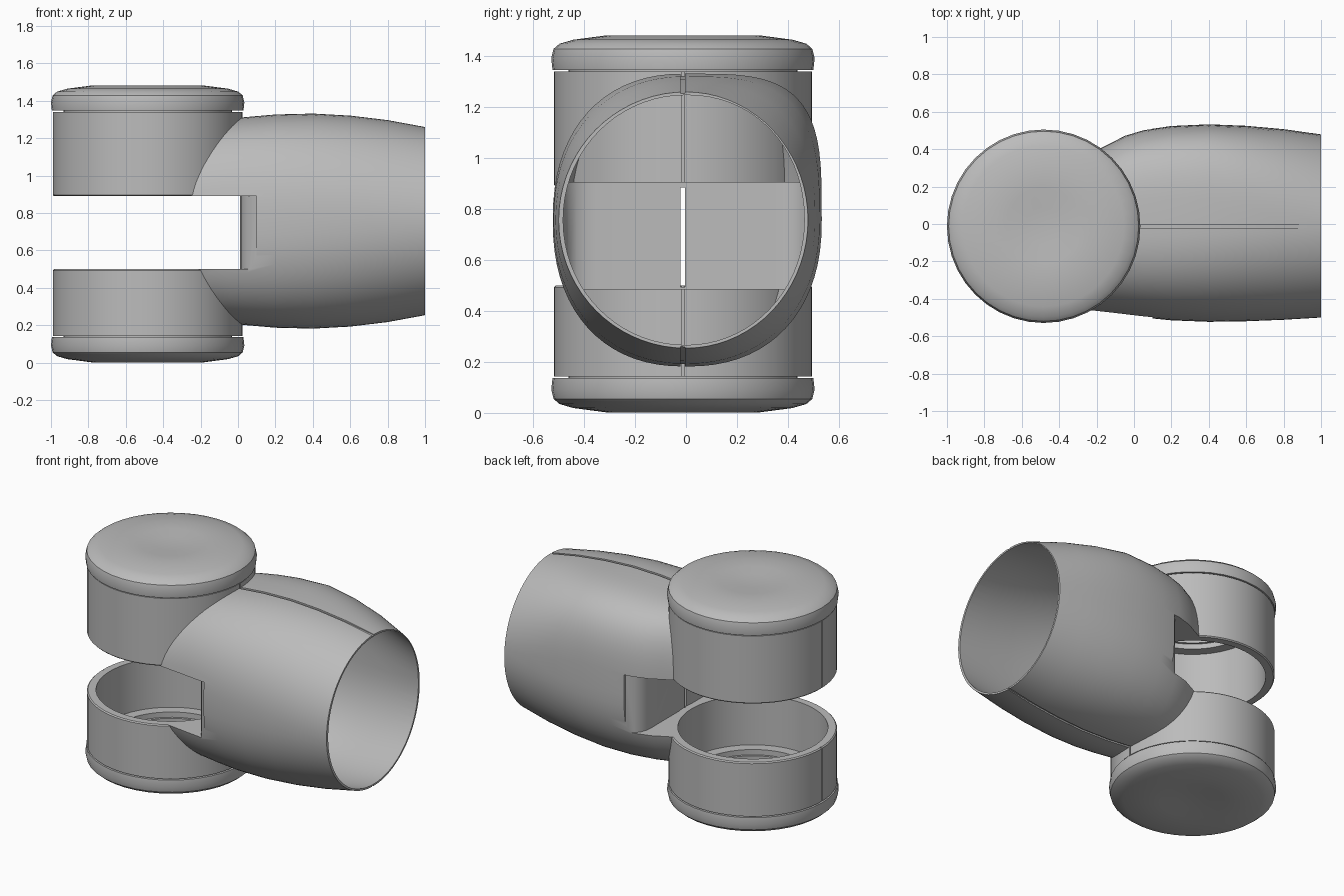
import bpy, bmesh, math
from mathutils import Matrix, Vector

if "Cube" in bpy.data.objects:
    bpy.data.objects.remove(bpy.data.objects["Cube"], do_unlink=True)

grey = bpy.data.materials.new("plain_grey")
grey.use_nodes = True
colour = (0.5, 0.5, 0.5, 1)
grey.diffuse_color = colour
grey.node_tree.nodes["Principled BSDF"].inputs["Base Color"].default_value = colour

PIVOT = Vector((-0.483, -0.012, 0))   # vertical axis of the fork
AXIS_Z = 0.757                        # height of the barrel axis
SLOT_LOW, SLOT_HIGH = 0.5, 0.89
SEAM_Y = -0.012


def finish(name, bm):
    bmesh.ops.remove_doubles(bm, verts=bm.verts, dist=1e-5)
    bmesh.ops.recalc_face_normals(bm, faces=bm.faces)
    mesh = bpy.data.meshes.new(name)
    bm.to_mesh(mesh)
    bm.free()
    mesh.materials.append(grey)
    obj = bpy.data.objects.new(name, mesh)
    bpy.context.collection.objects.link(obj)
    return obj


def lathe(name, profile, base, sign, closed=False, steps=64):
    """Spin a (radius, height) profile around the fork axis."""
    bm = bmesh.new()
    vs = [bm.verts.new((PIVOT.x + r, PIVOT.y, base + sign * h)) for r, h in profile]
    pairs = list(zip(vs, vs[1:])) + ([(vs[-1], vs[0])] if closed else [])
    edges = [bm.edges.new(p) for p in pairs]
    bmesh.ops.spin(bm, geom=vs + edges, cent=PIVOT, axis=(0, 0, 1),
                   angle=math.tau, steps=steps)
    return finish(name, bm)


def box(name, low, high):
    low, high = Vector(low), Vector(high)
    bm = bmesh.new()
    bmesh.ops.create_cube(bm, size=1, matrix=Matrix.Translation((low + high) / 2)
                          @ Matrix.Diagonal((*(high - low), 1)))
    return finish(name, bm)


def barrel_solid(name, inset, extend):
    """Loft superellipse sections: (x, front half width, back half width, half height)."""
    stations = [(-0.3, 0.462, 0.36, 0.47), (-0.2, 0.472, 0.395, 0.515),
                (-0.12, 0.48, 0.435, 0.535), (-0.05, 0.488, 0.472, 0.547),
                (0.05, 0.5, 0.502, 0.557), (0.2, 0.515, 0.524, 0.57),
                (0.4, 0.523, 0.533, 0.575), (0.6, 0.52, 0.525, 0.564),
                (0.8, 0.512, 0.507, 0.54), (1, 0.5, 0.479, 0.503)]
    bm = bmesh.new()
    rings = []
    for i, (x, front, back, b) in enumerate(stations):
        plain = 2.45 - 0.45 * max(0, x)
        shoulder = 2 + 1.6 * min(1, (1 - x) / 0.6)
        x += extend * ((i == len(stations) - 1) - (i == 0))
        ring = []
        for k in range(72):
            t = math.tau * k / 72
            c, s = math.cos(t), math.sin(t)
            # The upper back quarter has a fuller shoulder
            n = shoulder if c > 0 and s > 0 else plain
            a = back if c > 0 else front
            y = math.copysign(abs(c) ** (2 / n), c) * (a - inset)
            z = math.copysign(abs(s) ** (2 / n), s) * (b - inset)
            ring.append(bm.verts.new((x, y, AXIS_Z + z)))
        rings.append(ring)
    for p, q in zip(rings, rings[1:]):
        for k in range(72):
            j = (k + 1) % 72
            bm.faces.new((p[k], p[j], q[j], q[k]))
    bm.faces.new(rings[0])
    bm.faces.new(rings[-1])
    return finish(name, bm)


def slot_prism(name, offset, low, high):
    """Prism whose front follows the bowed wall behind the slot."""
    half = [(0.012, 0.35), (0.016, 0.39), (0.03, 0.43), (0.055, 0.462), (0.1, 0.49), (0.1, 0.7)]
    outline = [(x + offset, y) for x, y in half]
    outline += [(-1.2, 0.7), (-1.2, -0.7)]
    outline += [(x + offset, -y) for x, y in reversed(half)]
    bm = bmesh.new()
    face = bm.faces.new([bm.verts.new((x, y, low)) for x, y in outline])
    ext = bmesh.ops.extrude_face_region(bm, geom=[face])
    top = [v for v in ext["geom"] if isinstance(v, bmesh.types.BMVert)]
    bmesh.ops.translate(bm, verts=top, vec=(0, 0, high - low))
    return finish(name, bm)


def boolean(target, tool, operation):
    """Bake one boolean and discard the cutter."""
    tool.hide_render = True
    mod = target.modifiers.new("cut", "BOOLEAN")
    mod.operation, mod.solver, mod.object = operation, "EXACT", tool
    graph = bpy.context.evaluated_depsgraph_get()
    mesh = bpy.data.meshes.new_from_object(target.evaluated_get(graph))
    target.modifiers.clear()
    target.data = mesh
    bpy.data.objects.remove(tool, do_unlink=True)


# Hollow barrel
barrel = barrel_solid("barrel", 0, 0)
boolean(barrel, barrel_solid("bore", 0.02, 0.05), "DIFFERENCE")

# Thin pocket lining the slot
pocket = slot_prism("pocket", 0.018, SLOT_LOW - 0.016, SLOT_HIGH + 0.016)
boolean(pocket, barrel_solid("trim", 0.004, 0), "INTERSECT")
boolean(barrel, pocket, "UNION")
boolean(barrel, slot_prism("slot", 0, SLOT_LOW, SLOT_HIGH), "DIFFERENCE")

# Clearance for the fork sleeves
for low, high in ((-0.2, SLOT_LOW + 0.004), (SLOT_HIGH - 0.004, 1.7)):
    disc = [(0, 0), (0.5, 0), (0.5, high - low), (0, high - low)]
    boolean(barrel, lathe("clearance", disc, low, 1), "DIFFERENCE")

# Seam between the two halves: groove outside, open slit in the slot wall
groove = box("groove", (-0.2, SEAM_Y - 0.009, 0), (1.01, SEAM_Y + 0.009, 1.6))
boolean(groove, barrel_solid("groove_floor", 0.01, 0.03), "DIFFERENCE")
boolean(barrel, groove, "DIFFERENCE")
boolean(barrel, box("slit", (-0.1, SEAM_Y - 0.009, SLOT_LOW - 0.005),
                    (0.08, SEAM_Y + 0.009, SLOT_HIGH - 0.005)), "DIFFERENCE")
parts = [barrel]

# Sleeves and rounded caps, lower and upper
cap_profile = [(0, 0.085), (0.37, 0.085), (0.37, 0), (0.512, 0), (0.517, 0.045),
               (0.508, 0.082), (0.485, 0.102), (0.43, 0.118), (0.3, 0.135),
               (0.2, 0.132), (0.1, 0.123), (0, 0.12)]
for label, slot_z, cap_z, sign in (("lower", SLOT_LOW, 0.137, -1),
                                   ("upper", SLOT_HIGH, 1.347, 1)):
    height = abs(cap_z - slot_z)
    sleeve_profile = [(0.452, 0), (0.5, 0), (0.507, 0.007), (0.507, height - 0.006),
                      (0.45, height - 0.006), (0.45, height), (0.385, height),
                      (0.385, height - 0.035), (0.452, height - 0.035)]
    sleeve = lathe(label + "_sleeve", sleeve_profile, slot_z, sign, closed=True)
    for side in (-1, 1):
        x = PIVOT.x + side * 0.507
        boolean(sleeve, box("sleeve_groove", (x - 0.012, SEAM_Y - 0.005, 0.1),
                            (x + 0.012, SEAM_Y + 0.005, 1.4)), "DIFFERENCE")
    parts += [sleeve, lathe(label + "_cap", cap_profile, cap_z, sign, steps=40)]

# Smooth shading with crisp edges
bpy.ops.object.select_all(action="DESELECT")
for part in parts:
    part.select_set(True)
bpy.context.view_layer.objects.active = barrel
bpy.ops.object.shade_smooth_by_angle(angle=math.radians(32))
